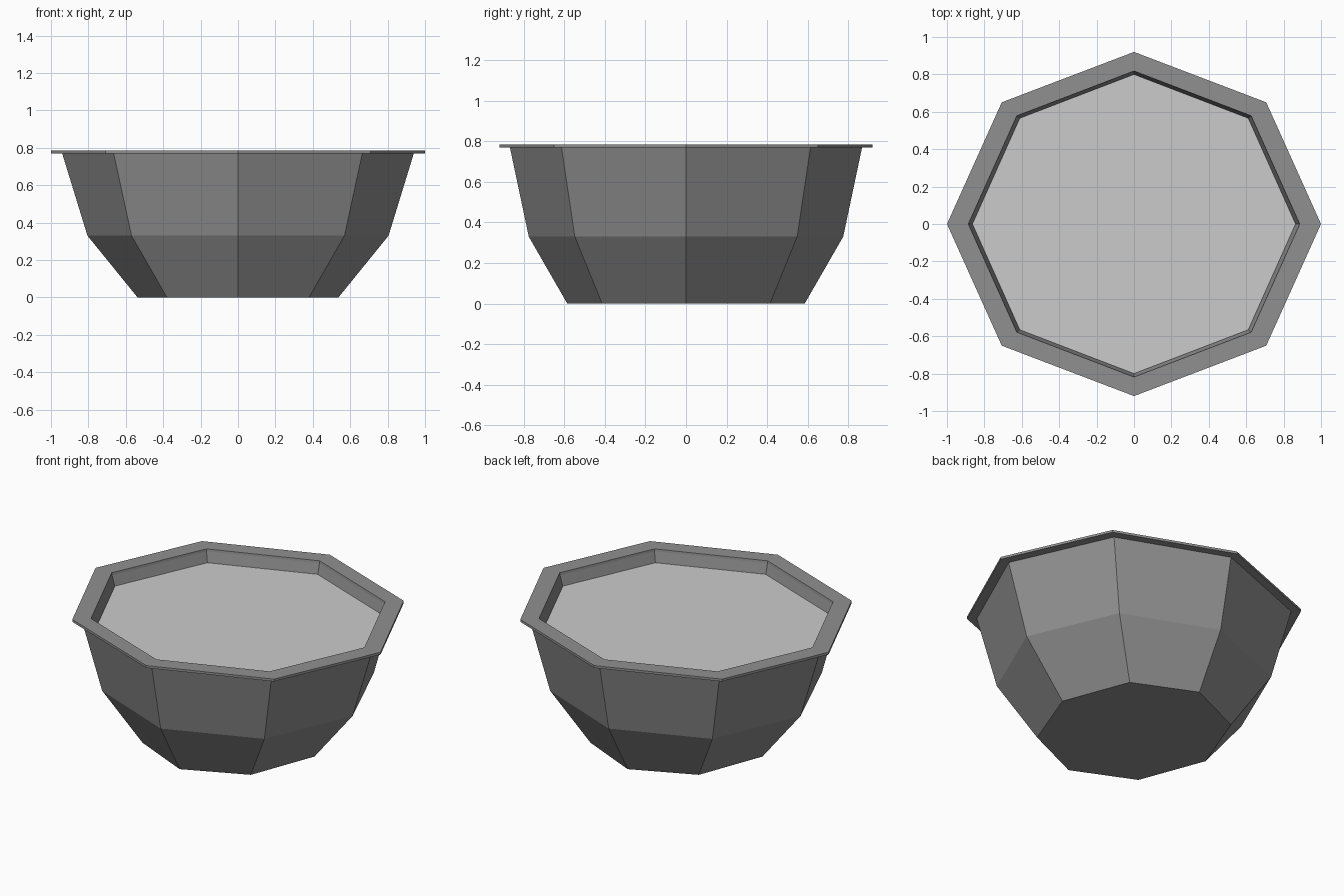
import bpy, bmesh, math

if "Cube" in bpy.data.objects:
    bpy.data.objects.remove(bpy.data.objects["Cube"])

SIDES = 8

def material(name, v):
    m = bpy.data.materials.new(name)
    m.diffuse_color = (v, v, v, 1)
    m.use_nodes = True
    m.node_tree.nodes["Principled BSDF"].inputs["Base Color"].default_value = m.diffuse_color
    return m

def octagon_loft(name, profile, cap_start=False, cap_end=False, closed=False, mat=None):
    """Loft stretched octagons; profile rows are (x radius, y radius, z)."""
    bm = bmesh.new()
    rings = []
    for rx, ry, z in profile:
        rings.append([bm.verts.new((rx * math.cos(i * math.tau / SIDES),
                                    ry * math.sin(i * math.tau / SIDES), z))
                      for i in range(SIDES)])
    pairs = list(zip(rings, rings[1:]))
    if closed:
        pairs.append((rings[-1], rings[0]))
    for a, b in pairs:
        for i in range(SIDES):
            j = (i + 1) % SIDES
            bm.faces.new((a[i], a[j], b[j], b[i]))
    if cap_start:
        bm.faces.new(rings[0][::-1])
    if cap_end:
        bm.faces.new(rings[-1])
    bmesh.ops.recalc_face_normals(bm, faces=bm.faces)
    me = bpy.data.meshes.new(name)
    bm.to_mesh(me)
    bm.free()
    ob = bpy.data.objects.new(name, me)
    bpy.context.collection.objects.link(ob)
    if mat:
        me.materials.append(mat)
    return ob

dark = material("dark_grey", 0.28)

# Bowl: closed base, two-stage outer wall
octagon_loft("bowl_wall", [
    (0.537, 0.585, 0.0),
    (0.805, 0.775, 0.33),
    (0.94, 0.868, 0.77),
    (0.884, 0.816, 0.77),
    (0.864, 0.800, 0.705),
], cap_start=True, cap_end=True, mat=dark)

# Flat overhanging rim
octagon_loft("rim", [
    (1.0, 0.92, 0.77),
    (1.0, 0.92, 0.785),
    (0.886, 0.818, 0.785),
    (0.884, 0.816, 0.77),
], closed=True, mat=dark)

# Level contents just below the rim
octagon_loft("filling", [
    (0.862, 0.798, 0.700),
    (0.862, 0.798, 0.707),
], cap_start=True, cap_end=True)
